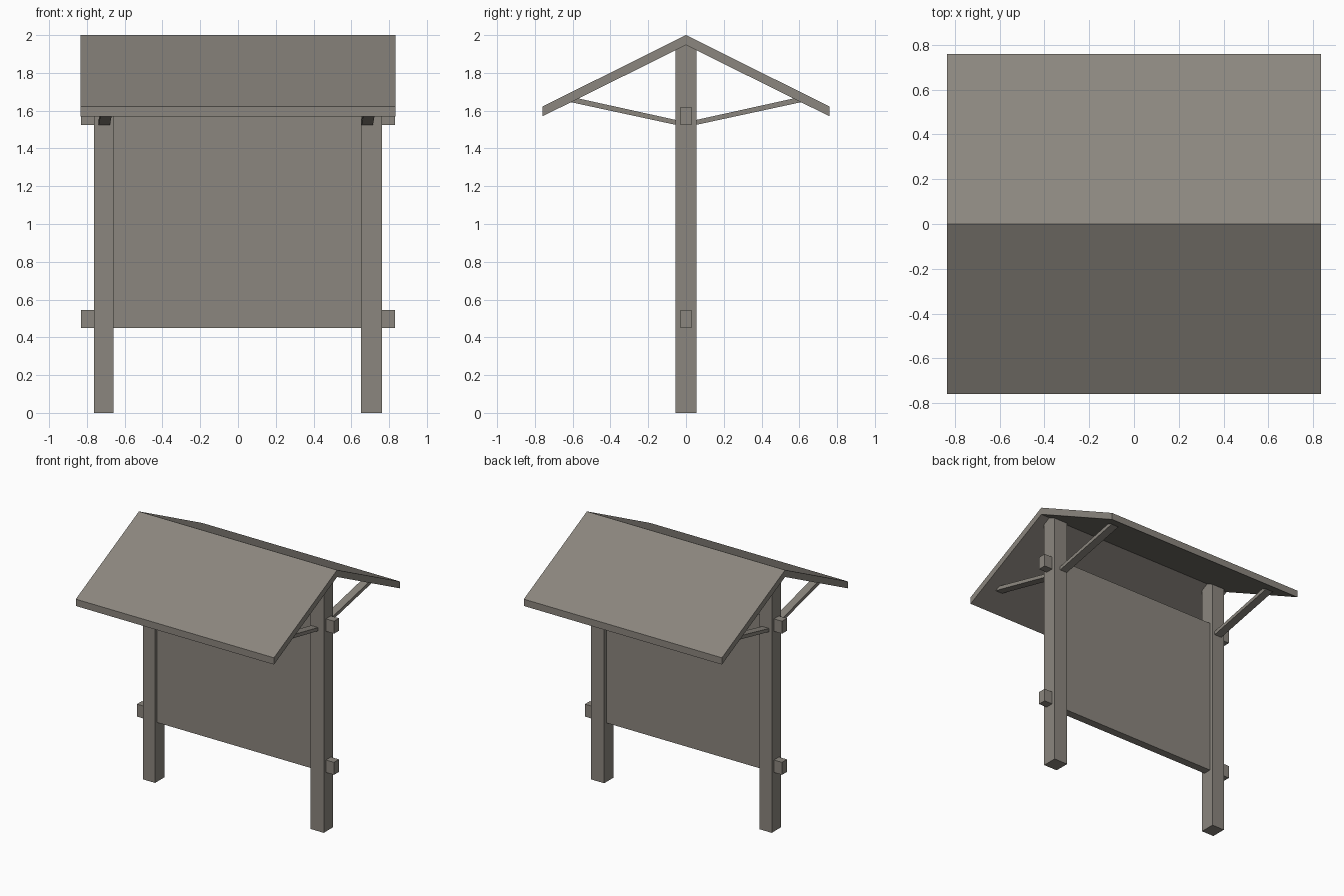
import bpy
import bmesh
from mathutils import Vector

if "Cube" in bpy.data.objects:
    bpy.data.objects.remove(bpy.data.objects["Cube"])

wood = bpy.data.materials.new("weathered_grey_wood")
wood.diffuse_color = (0.26, 0.24, 0.21, 1)
wood.use_nodes = True
wood.node_tree.nodes["Principled BSDF"].inputs["Base Color"].default_value = wood.diffuse_color


def prism(name, profile, x0, x1, shift=0.0):
    """Extrude a (y, z) profile from x0 to x1; shift skews it sideways as |y| grows."""
    bm = bmesh.new()
    face = bm.faces.new([bm.verts.new((x0 + shift * abs(y), y, z)) for y, z in profile])
    ext = bmesh.ops.extrude_face_region(bm, geom=[face])
    moved = [v for v in ext["geom"] if isinstance(v, bmesh.types.BMVert)]
    bmesh.ops.translate(bm, verts=moved, vec=Vector((x1 - x0, 0, 0)))
    bmesh.ops.recalc_face_normals(bm, faces=bm.faces)
    mesh = bpy.data.meshes.new(name)
    bm.to_mesh(mesh)
    bm.free()
    mesh.materials.append(wood)
    obj = bpy.data.objects.new(name, mesh)
    bpy.context.collection.objects.link(obj)
    return obj


def box(name, x0, x1, y, z0, z1):
    return prism(name, [(-y, z0), (y, z0), (y, z1), (-y, z1)], x0, x1)


# Gabled roof
prism("roof", [(-0.76, 1.57), (0, 1.947), (0.76, 1.57),
               (0.76, 1.622), (0, 2.0), (-0.76, 1.622)], -0.835, 0.835)

# Posts with tops cut to the roof slope
for side, x0, x1 in (("left", -0.762, -0.66), ("right", 0.65, 0.762)):
    prism(side + "_post", [(-0.056, 0), (0.056, 0), (0.056, 1.919),
                           (0, 1.947), (-0.056, 1.919)], x0, x1)

# Notice panel between the posts
box("panel", -0.66, 0.65, 0.03, 0.45, 1.62)

# Rail ends poking out past the posts
for level, z0, z1 in (("lower", 0.45, 0.545), ("upper", 1.525, 1.62)):
    box(level + "_left_rail_end", -0.83, -0.762, 0.03, z0, z1)
    box(level + "_right_rail_end", 0.762, 0.83, 0.03, z0, z1)

# Slanted braces from the posts up to the roof underside
for side, x in (("left", -0.74), ("right", 0.652)):
    for end, s, shift in (("front", -1, 0.04), ("back", 1, 0.0)):
        prism(f"{side}_{end}_brace",
              [(s * 0.05, 1.524), (s * 0.61, 1.645), (s * 0.58, 1.667), (s * 0.05, 1.55)],
              x, x + 0.06, shift)
